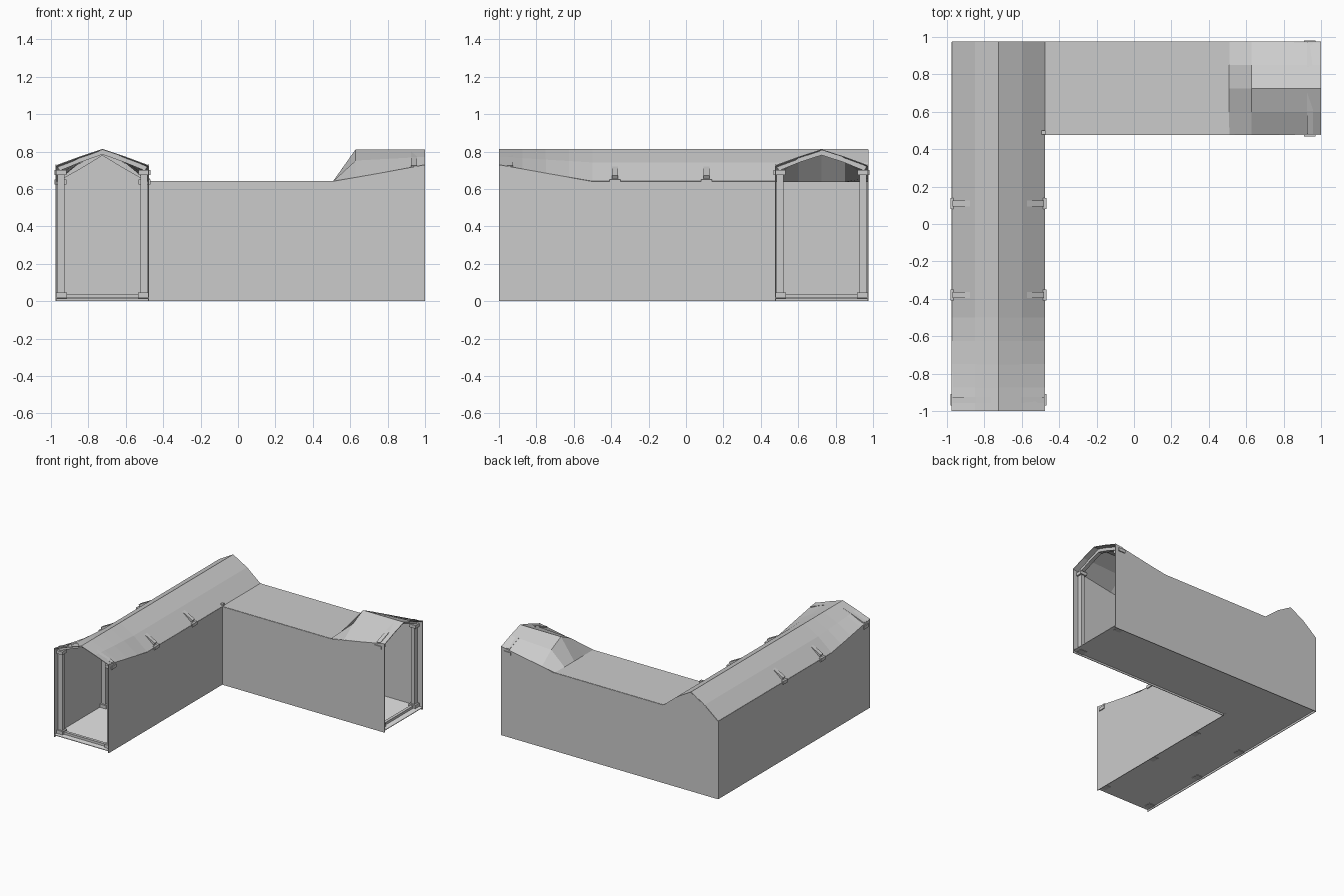
import bpy, bmesh
from mathutils import Vector

if "Cube" in bpy.data.objects:
    bpy.data.objects.remove(bpy.data.objects["Cube"])


def material(name, v):
    m = bpy.data.materials.new(name)
    m.diffuse_color = (v, v, v, 1)
    m.use_nodes = True
    m.node_tree.nodes["Principled BSDF"].inputs["Base Color"].default_value = m.diffuse_color
    return m


GREY = material("plain grey", 0.6)
PALE = material("pale grey", 0.8)
HALF, EAVE = 0.247, 0.64      # half width of a corridor, height of its walls
MID = 0.725                   # distance of each corridor's centre line from the origin


def arm_a(u, v, z):           # corridor running to the front
    return (-MID + u, -v, z)


def arm_b(u, v, z):           # corridor running to the right
    return (v, MID + u, z)


def make(name, verts, faces, mat=GREY, thickness=0.0):
    me = bpy.data.meshes.new(name)
    me.from_pydata(verts, [], faces)
    bm = bmesh.new()
    bm.from_mesh(me)
    bmesh.ops.recalc_face_normals(bm, faces=bm.faces)
    bm.to_mesh(me)
    bm.free()
    me.materials.append(mat)
    ob = bpy.data.objects.new(name, me)
    bpy.context.collection.objects.link(ob)
    if thickness:
        mod = ob.modifiers.new("thin sheet", 'SOLIDIFY')
        mod.thickness = thickness
        mod.offset = 0
    return ob


def sheet(name, pts, mat=GREY):
    return make(name, pts, [tuple(range(len(pts)))], mat, 0.005)


def loft(name, rows):
    n = len(rows[0])
    verts = [p for r in rows for p in r]
    faces = [(i * n + j, i * n + j + 1, (i + 1) * n + j + 1, (i + 1) * n + j)
             for i in range(len(rows) - 1) for j in range(n - 1)]
    return make(name, verts, faces, GREY, 0.005)


def prism(name, arm, outline, v0, v1):
    """Cross-corridor outline (u, z) extruded along the corridor."""
    n = len(outline)
    verts = [arm(u, v, z) for v in (v0, v1) for u, z in outline]
    faces = [tuple(range(n)), tuple(range(n, 2 * n))]
    faces += [(i, (i + 1) % n, n + (i + 1) % n, n + i) for i in range(n)]
    return make(name, verts, faces)


def block(name, arm, u0, u1, v0, v1, z0, z1):
    return prism(name, arm, [(u0, z0), (u1, z0), (u1, z1), (u0, z1)], v0, v1)


def arch(eave, mid, top):
    return [(-HALF, eave), (-0.125, mid), (0, top), (0.125, mid), (HALF, eave)]


# L-shaped floor
a, b = -MID - HALF, -MID + HALF
sheet("floor", [(a, -1, .018), (b, -1, .018), (b, -b, .018), (1, -b, .018),
                (1, -a, .018), (a, -a, .018)], PALE)

# Walls, rising towards the open ends; the back wall ends in a gable
sheet("left_wall", [(a, -a, 0), (a, -1, 0), (a, -1, .73), (a, -.5, EAVE), (a, -a, EAVE)])
sheet("inner_side_wall", [(b, -b, 0), (b, -1, 0), (b, -1, .73), (b, -.5, EAVE), (b, -b, EAVE)])
sheet("inner_front_wall", [(b, -b, 0), (1, -b, 0), (1, -b, .73), (.52, -b, EAVE), (b, -b, EAVE)])
sheet("back_wall", [(a, -a, 0), (1, -a, 0), (1, -a, .73), (.52, -a, EAVE)] +
      [(-MID + u, -a, z) for u, z in reversed(arch(EAVE, .74, .812))])

# Long vaulted roof whose eaves lift near the open end
rows = [[arm_a(u, -MID - HALF, z) for u, z in arch(EAVE, .74, .812)]]
for i in range(5):
    t = i / 4
    rows.append([arm_a(u, .5 + .5 * t, z)
                 for u, z in arch(EAVE + .085 * t, .74 + .03 * t, .812)])
loft("long_vault_roof", rows)

# Flat roof and short vault with a sloped hip
sheet("flat_roof", [(b, -b, EAVE), (.51, -b, EAVE), (.51, -a, EAVE), (b, -a, EAVE)])
loft("short_vault_roof",
     [[arm_b(u, v, z) for u, z in arch(*h)] for v, h in
      ((.51, (EAVE, EAVE, EAVE)), (.63, (.66, .75, .81)), (1, (.725, .77, .81)))])


# Supporting frames: two posts, caps, bases, a sill and an arched rib
def frame(name, arm, v, cap_top, rib):
    for side, s in (("left", -1), ("right", 1)):
        def part(n, u0, u1, hv, z0, z1):
            block(f"{name}_{side}_{n}", arm, s * u0, s * u1, v - hv, v + hv, z0, z1)
        part("post", .203, .24, .016, .02, cap_top)
        part("base", .19, .249, .03, .012, .048)
        part("cap", .193, .257, .03, cap_top - .026, cap_top)
    e, m, t = rib
    outer = [(-.245, e), (-.12, m), (0, t), (.12, m), (.245, e)]
    inner = [(u * .93, z - .027) for u, z in reversed(outer)]
    prism(name + "_rib", arm, outer + inner, v - .016, v + .016)
    block(name + "_sill", arm, -.2, .2, v - .012, v + .012, .018, .04)


frame("front_frame", arm_a, .94, .702, (.725, .772, .812))
frame("right_frame", arm_b, .94, .702, (.725, .772, .808))
for i, v in enumerate((.38, -.11)):
    frame(f"middle_frame_{i + 1}", arm_a, v, .65, (.672, .738, .806))

# Slim post at the inner corner
block("inner_corner_post", arm_a, HALF - .017, HALF + .005, -.5, -.478, .015, .66)
